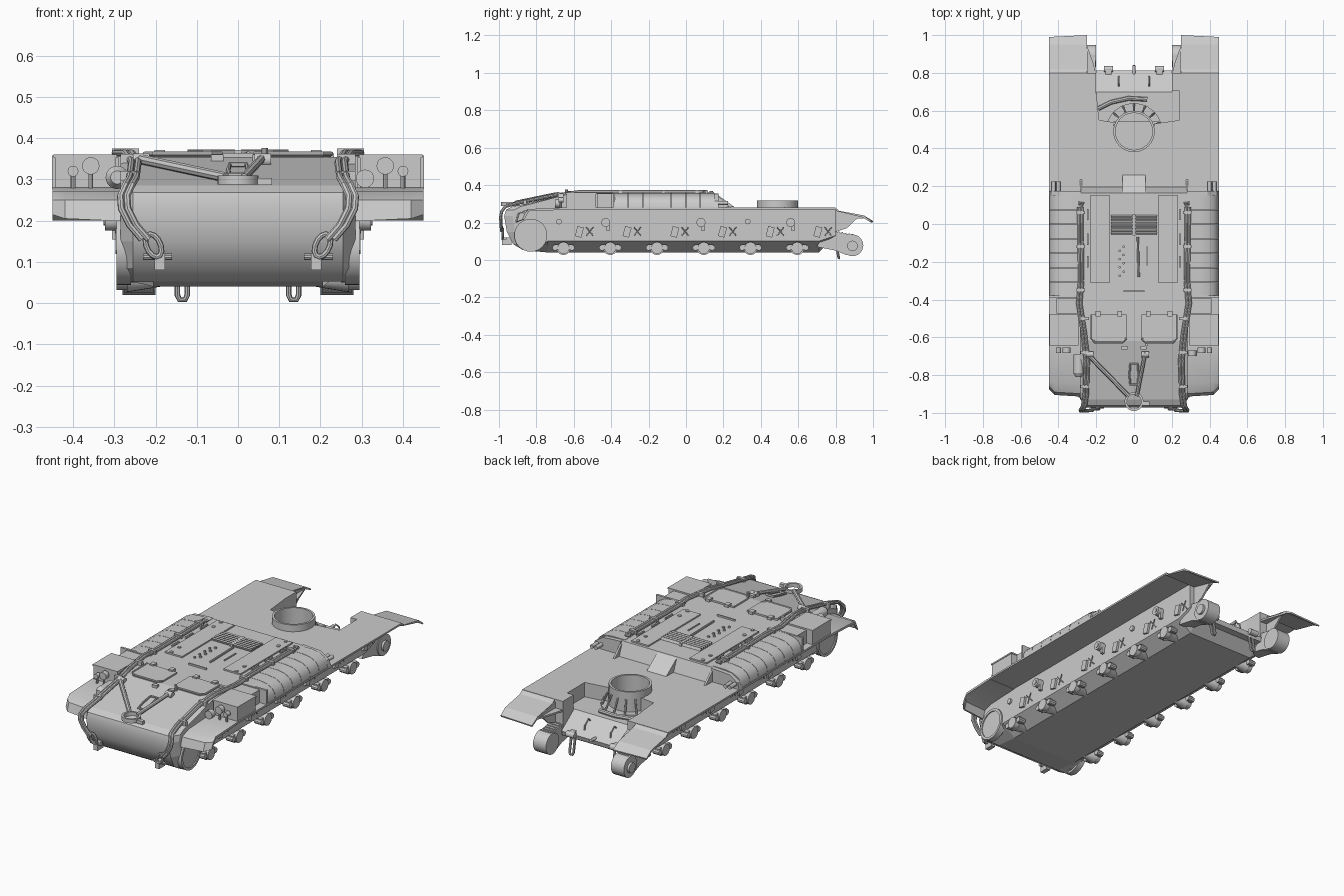
import bpy, bmesh, math
from mathutils import Vector, Matrix

if "Cube" in bpy.data.objects:
    bpy.data.objects.remove(bpy.data.objects["Cube"])

def finish(name, bm, smooth=False):
    bmesh.ops.recalc_face_normals(bm, faces=bm.faces)
    me = bpy.data.meshes.new(name)
    bm.to_mesh(me); bm.free()
    ob = bpy.data.objects.new(name, me)
    bpy.context.collection.objects.link(ob)
    if smooth:
        bpy.ops.object.select_all(action='DESELECT')
        ob.select_set(True)
        bpy.context.view_layer.objects.active = ob
        bpy.ops.object.shade_smooth_by_angle(angle=math.radians(35))
    return ob

def loft(name, rings, smooth=False):
    bm = bmesh.new()
    vs = [[bm.verts.new(p) for p in r] for r in rings]
    n = len(rings[0])
    for a, b in zip(vs, vs[1:]):
        for i in range(n):
            bm.faces.new((a[i], a[(i+1) % n], b[(i+1) % n], b[i]))
    bm.faces.new(vs[0]); bm.faces.new(vs[-1])
    return finish(name, bm, smooth)

def prism(name, pts, axis, a, b, smooth=False):
    f = {'x': lambda p, t: (t, *p), 'y': lambda p, t: (p[0], t, p[1]), 'z': lambda p, t: (*p, t)}[axis]
    return loft(name, [[f(p, t) for p in pts] for t in (a, b)], smooth)

def box(name, c, size, rx=0):
    bm = bmesh.new()
    bmesh.ops.create_cube(bm, size=1, matrix=Matrix.Translation(c) @ Matrix.Rotation(rx, 4, 'X') @ Matrix.Diagonal((*size, 1)))
    return finish(name, bm)

def cone(name, p, q, r1, r2, n=20):
    p, q = Vector(p), Vector(q)
    bm = bmesh.new()
    m = Matrix.Translation((p+q)/2) @ (q-p).to_track_quat('Z', 'Y').to_matrix().to_4x4()
    bmesh.ops.create_cone(bm, cap_ends=True, segments=n, radius1=r1, radius2=r2, depth=(q-p).length, matrix=m)
    return finish(name, bm, True)

def cyl(name, p, q, r, n=20):
    return cone(name, p, q, r, r, n)

def tube(name, pts, r, cyclic=False):
    cu = bpy.data.curves.new(name, 'CURVE')
    cu.dimensions = '3D'; cu.bevel_depth = r; cu.bevel_resolution = 2; cu.use_fill_caps = True
    sp = cu.splines.new('POLY'); sp.points.add(len(pts)-1); sp.use_cyclic_u = cyclic
    for s, p in zip(sp.points, pts):
        s.co = (*p, 1)
    tmp = bpy.data.objects.new(name, cu)
    bpy.context.collection.objects.link(tmp)
    me = bpy.data.meshes.new_from_object(tmp.evaluated_get(bpy.context.evaluated_depsgraph_get()))
    bpy.data.objects.remove(tmp)
    bm = bmesh.new(); bm.from_mesh(me)
    return finish(name, bm, True)

def pipe(name, c, axis, h, ro, ri, n=24):
    # hollow round wall, built along an axis
    bm = bmesh.new()
    rot = Vector(axis).to_track_quat('Z', 'Y')
    prof = [(ro, 0), (ro, h), (ri, h), (ri, 0)]
    rows = [[bm.verts.new(Vector(c) + rot @ Vector((r*math.cos(t), r*math.sin(t), z))) for r, z in prof]
            for t in (2*math.pi*i/n for i in range(n))]
    for i in range(n):
        for j in range(4):
            bm.faces.new((rows[i][j], rows[(i+1) % n][j], rows[(i+1) % n][(j+1) % 4], rows[i][(j+1) % 4]))
    return finish(name, bm, True)

def slope(y):
    return 0.355 if y > -0.62 else 0.355 - (-0.62-y)*0.07/0.31

# Hull body: side profile lofted across, lower edges chamfered
def hull_ring(x, zb, inset):
    pts = [(.80, .28), (.195, .28), (.165, .355), (-.62, .355), (-.93+inset, .285), (-.962+inset, .268),
           (-.972+inset, .235), (-.958+inset, .15), (-.925+inset, .085), (-.87+inset, .052),
           (-.74, zb), (.71, zb), (.80, .13)]
    return [(x, y, z) for y, z in pts]
stations = [(.285, .10, .045), (.255, .078, 0), (.205, .04, 0)]
hull = loft('hull', [hull_ring(-x, z, i) for x, z, i in stations] + [hull_ring(x, z, i) for x, z, i in stations[::-1]], True)
# Recess, sloped end plate and ring well cut into the hull
cutters = [prism('recess_cutter', [(-.185, .55), (-.05, .53), (.1, .53), (.24, .55), (.24, .705), (-.2, .705)], 'z', .20, .5),
           prism('plate_cutter', [(.69, .21), (.70, .20), (.81, .12), (.9, .12), (.9, .5), (.69, .5)], 'x', -.2, .2),
           cyl('well_cutter', (0, .49, .202), (0, .49, .5), .1, 24)]
for c in cutters:
    m = hull.modifiers.new('cut', 'BOOLEAN'); m.object = c; m.operation = 'DIFFERENCE'
bpy.context.view_layer.update()
me = bpy.data.meshes.new_from_object(hull.evaluated_get(bpy.context.evaluated_depsgraph_get()))
hull.modifiers.clear(); hull.data = me
for c in cutters:
    bpy.data.objects.remove(c)
# Keep the smooth shading to the rounded nose plate only
for p in hull.data.polygons:
    p.use_smooth = p.center.y < -.85 and abs(p.normal.x) < .3

# Hatch ring with ribbed skirt over the recess
pipe('hatch_ring', (0, .49, .20), (0, 0, 1), .118, .11, .098)
for i in range(7):
    t = math.radians(18 + 24*i)
    d = Vector((math.cos(t), math.sin(t), 0)); o = Vector((0, .49, 0))
    tube('ring_rib', [o + d*.11 + Vector((0, 0, .28)), o + d*.145 + Vector((0, 0, .205))], .005)
arc = [(.15*math.cos(t), .49+.15*math.sin(t)) for t in (math.radians(20+14*i) for i in range(11))]
prism('ring_flange', arc, 'z', .195, .208)
tube('splash_rail', [(-.19, .61, .21), (-.12, .645, .21), (-.03, .665, .21), (.07, .66, .21)], .012)
# Ramp behind the engine deck
prism('deck_ramp', [(.16, .355), (.26, .282), (.16, .28)], 'x', -.06, .06)
# Handles and lower lip on the end plate
for x in (-.08, .08):
    tube('plate_handle', [(x, .73, .18), (x, .745, .195), (x, .775, .17), (x, .78, .145)], .004)
cyl('end_pin', (0, .78, .125), (0, .84, .13), .008)
prism('plate_lip', [(.77, .15), (.812, .12), (.805, .095), (.76, .095)], 'x', -.2, .2)

for s in (-1, 1):
    X = lambda a, b: (min(s*a, s*b), max(s*a, s*b))
    # Fenders with bent end flaps
    prism('fender', [(.80, .28), (-.65, .28), (-.65, .270), (.80, .270)], 'x', *X(.28, .45))
    loft('front_flap', [[(s*x, y, z) for y, z in ((-.65, .28), (-.84, .272), (e+.015, .25), (e, b), (e+.01, b), (e+.025, .243), (-.84, .26), (-.65, .268))]
                        for x, e, b in ((.26, -.915, .198), (.42, -.905, .205), (.45, -.875, .215))], True)
    loft('rear_flap', [[(s*x, y, z) for y, z in ((.80, .278), (.82, .262), (.95, .238), (1.0-t, .208), (.998-t, .200), (.945, .227), (.80, .262))]
                       for x, t in ((.25, 0), (.45, .01))])
    prism('flap_gusset', [(.80, .265), (.80, .15), (.86, .17), (.93, .236)], 'x', *X(.245, .255))
    prism('flap_web', [(s*.2, .79), (s*.215, .85), (s*.25, .95), (s*.25, .79)], 'z', .222, .232)
    # Idler arm and hub at the rear end
    prism('idler_arm', [(.74, .15), (.80, .15), (.91, .13), (.86, .025), (.80, .05), (.70, .07)], 'x', *X(.205, .275))
    cyl('idler_hub', (s*.20, .89, .078), (s*.28, .89, .078), .058, 24)
    cyl('idler_axle', (s*.27, .89, .075), (s*.292, .89, .075), .028)
    for i in range(6):
        box('arm_tooth', (s*.24, .80+.018*i, .148-.003*i), (.06, .008, .012))
    # Tow loops and eyes on the end plate
    x = s*.135
    tube('tow_loop', [(x-.012, .80, .10), (x-.012, .815, .02), (x-.007, .818, .009), (x+.007, .818, .009), (x+.012, .815, .02), (x+.012, .80, .10)], .007)
    cyl('rear_eye', (x-.025, .82, .12), (x+.025, .82, .12), .016, 12)
    box('eye_base', (x, .805, .122), (.03, .04, .025))
    # Final drive housing at the front
    pipe('drive_ring', (s*.26, -.83, .132), (s, 0, 0), .034, .088, .074, 32)
    cyl('drive_disc', (s*.25, -.83, .132), (s*.288, -.83, .132), .076, 32)
    # Suspension arm mounts along the chamfer
    for i in range(6):
        y = -.655 + .25*i
        cone('arm_mount', (s*.175, y, .052), (s*.265, y, .064), .010, .038)
        cyl('arm_cap', (s*.26, y, .064), (s*.295, y, .064), .032, 14)
        box('arm_block', (s*.27, y, .068), (.03, .10, .03))
        for d in (-.045, .045):
            cyl('arm_bolt', (s*.25, y+d, .065), (s*.29, y+d, .065), .015, 10)
        # Bump stop and crossed brackets above each arm
        yy = -.57 + .255*i
        box('bump_stop', (s*.289, yy, .15), (.016, .035, .055), -.25)
        for d in (-1, 1):
            tube('bracket_strut', [(s*.287, yy+.055-.018*d, .13), (s*.296, yy+.055+.018*d, .175)], .003)
    # Dampers and return roller stubs
    for y in (-.43, .08, .56):
        cyl('damper', (s*.28, y, .20), (s*.322, y, .20), .024, 16)
        cyl('damper_boss', (s*.30, y, .20), (s*.326, y, .20), .012, 10)
        box('damper_foot', (s*.296, y+.012, .175), (.018, .016, .04))
    for y in (-.68, .33):
        cyl('roller_stub', (s*.28, y, .205), (s*.295, y, .205), .015, 12)
    # Rounded segmented covers along the engine deck
    arcp = [(s*.27, .28), (s*.27, .357), (s*.35, .357), (s*.395, .35), (s*.427, .333), (s*.443, .31), (s*.447, .28)]
    for i in range(7):
        prism('side_cover', arcp, 'y', -.385+.077*i, -.385+.077*i+.075, True)
    prism('cover_end', [(s*.28, .28), (s*.28, .355), (s*.39, .348), (s*.44, .315), (s*.45, .28)], 'y', .15, .175)
    for x in (.40, .425):
        cyl('tail_lamp', (s*x, .17, .305), (s*x, .225, .305), .011, 12)
    prism('corner_wedge', [(.17, .345), (.235, .282), (.17, .28)], 'x', *X(.275, .285))
    # Stowage boxes
    box('stowage_box', (s*.37, -.56, .318), (.148, .16, .08))
    box('box_lid', (s*.37, -.56, .357), (.154, .166, .008))
    box('rear_box', (s*.35, -.435, .316), (.12, .08, .076))
    box('cover_rim', (s*.365, -.385, .318), (.172, .012, .08))
    # Lamps and small fittings on the front of the box
    for lx, lz, r in ((.357, .333, .021), (.40, .32, .013)):
        cyl('lamp', (s*lx, -.655, lz), (s*lx, -.682, lz), r)
        cyl('lamp_stem', (s*lx, -.67, .275), (s*lx, -.67, lz-.01), .006, 8)
    # Deck plates, louvre slats and hatches
    box('deck_plate', (s*.18, -.08, .357), (.105, .46, .012))
    for y in (-.30, -.23, .07, .135):
        cyl('plate_bolt', (s*.20, y, .36), (s*.20, y, .368), .01, 8)
    for i in range(6):
        box('louvre_slat', (s*.065, -.05+.018*i, .364), (.115, .009, .016), .4)
    for y in (-.2, -.08, .05):
        box('side_latch', (s*.245, y, .358), (.008, .06, .014))
    hp = [(.04, -.48), (.225, -.48), (.225, -.605), (.205, -.628), (.065, -.628), (.04, -.605)]
    prism('hatch', [(s*a, b) for a, b in hp], 'z', .35, .364)
    tube('hatch_rim', [(s*a, b, .362) for a, b in hp[1:]], .006)
    for x in (.075, .19):
        box('hatch_hinge', (s*x, -.475, .365), (.025, .03, .014))
    box('hatch_catch', (s*.05, -.655, .352), (.03, .02, .016))
    # Paired tow cables running down the front plate to shackles
    for o in (-.008, .008):
        k = lambda x, y, z: (s*(x+o), y, z)
        tube('tow_cable', [k(.285, .09, .364), k(.28, -.3, .364), k(.29, -.42, .364), k(.265, -.58, .364), k(.25, -.72, slope(-.72)+.010), k(.255, -.9, slope(-.9)+.012),
                           k(.265, -.965, .286), k(.277, -.985, .26), k(.275, -.991, .23), k(.255, -.989, .19), k(.225, -.986, .155)], .0085)
    for y in (.06, -.12, -.35, -.5, -.68, -.86):
        box('cable_clamp', (s*(.283 if y > -.4 else .262), y, slope(y)+.008), (.045, .016, .024))
    tube('cable_eye', [(s*(.205+.018*math.cos(t)+.008*math.sin(t)), -.98, .14+.028*math.sin(t)) for t in (i*math.pi/6 for i in range(12))], .007, True)
    tube('cable_end', [(s*.283, .09, .364), (s*.27, .11, .364), (s*.295, .11, .364)], .009)
    box('tow_hook', (s*.19, -.958, .10), (.025, .05, .04))
    cyl('hook_pin', (s*.16, -.968, .113), (s*.23, -.968, .113), .008, 10)

# Centre deck fittings
box('louvre_spine', (0, -.005, .362), (.016, .11, .018))
tube('deck_rod', [(.02, -.07, .362), (.025, -.28, .362)], .006)
box('deck_strip', (0, -.355, .358), (.11, .008, .012))
tube('side_rod', [(.07, -.22, .36), (.07, -.12, .36)], .004)
for i in range(8):
    cyl('deck_bolt', (-.055-.02*(i % 2), -.12-.022*i, .35), (-.055-.02*(i % 2), -.12-.022*i, .363), .007, 6)
cyl('deck_vent', (.065, -.64, .35), (.065, -.64, .376), .008, 10)
# Lamp drum on one front fender and round lamp on the other
cyl('lamp_drum', (-.293, -.79, .305), (-.293, -.69, .305), .028, 24)
cone('lamp_drum_nose', (-.293, -.79, .305), (-.293, -.81, .305), .028, .016, 24)
cyl('round_lamp', (.308, -.70, .302), (.308, -.67, .302), .022, 20)
# Travel lock frame resting on the sloped plate
tube('lock_bar', [(-.235, -.70, slope(-.70)+.012), (-.03, -.91, .305)], .012)
tube('lock_bar_short', [(.06, -.68, slope(-.68)+.012), (.015, -.91, .305)], .010)
pipe('lock_ring', (0, -.94, .288), (0, 0, 1), .022, .05, .038)
box('lock_clasp', (.065, -.95, .295), (.035, .02, .018))
for x in (-.235, .06):
    cyl('lock_pivot', (x-.02, -.69, slope(-.69)+.008), (x+.02, -.69, slope(-.69)+.008), .016, 12)
tube('plate_loop', [(x, y, slope(y)+.008) for x, y in ((-.02, -.74), (.02, -.74), (.024, -.80), (.02, -.85), (-.02, -.85), (-.024, -.80))], .006, True)
